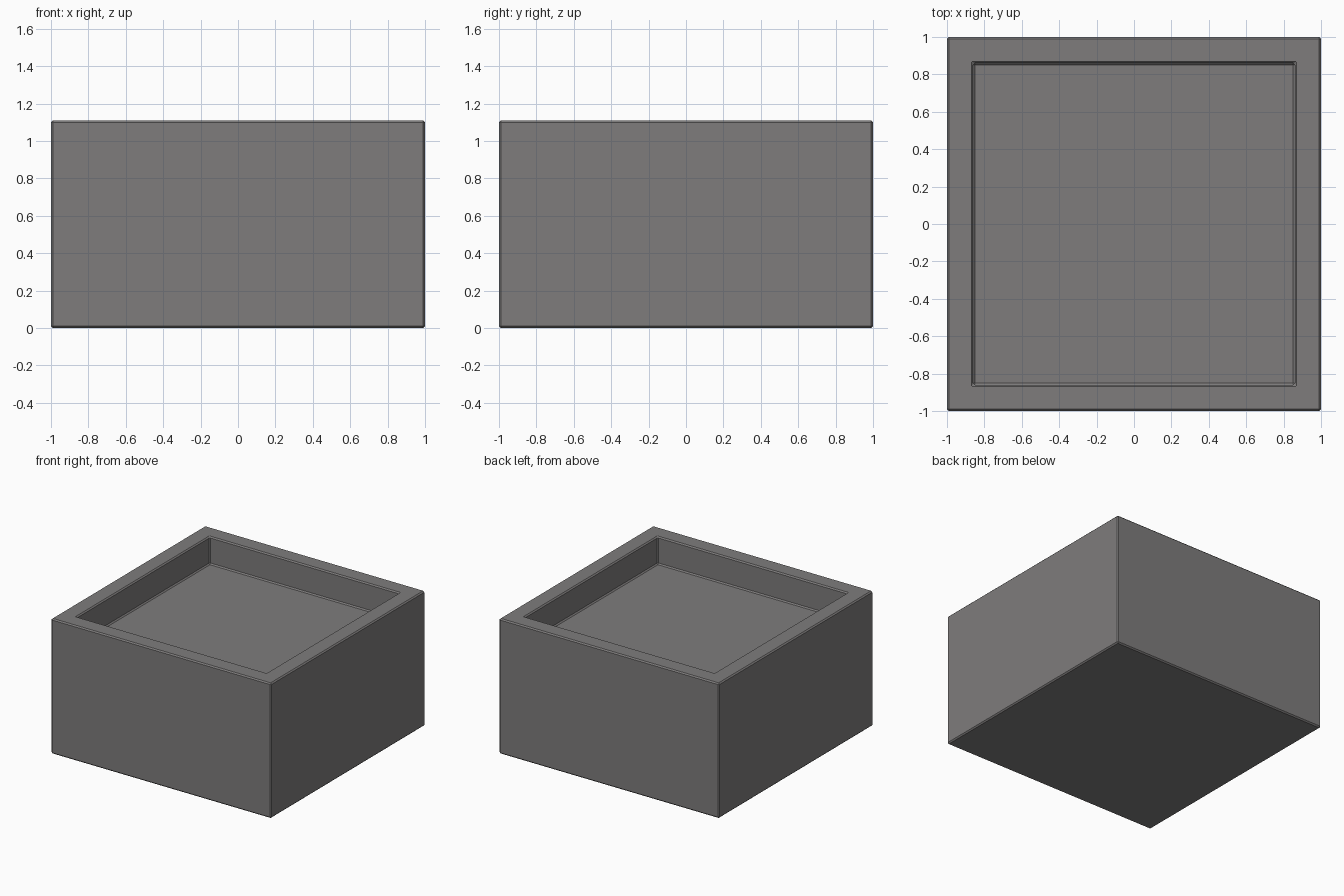
import bpy, bmesh

if "Cube" in bpy.data.objects:
    bpy.data.objects.remove(bpy.data.objects["Cube"])

HALF, HEIGHT = 1.0, 1.11
INNER, DEPTH = 0.86, 0.225
BEVEL = 0.01

stone = bpy.data.materials.new("warm grey")
stone.diffuse_color = (0.21, 0.203, 0.203, 1)
stone.use_nodes = True
stone.node_tree.nodes["Principled BSDF"].inputs["Base Color"].default_value = stone.diffuse_color

# Solid block
bm = bmesh.new()
bmesh.ops.create_cube(bm, size=1)
for v in bm.verts:
    v.co.x *= 2 * HALF
    v.co.y *= 2 * HALF
    v.co.z = (v.co.z + 0.5) * HEIGHT

# Raised rim around a square recess in the top
top = max(bm.faces, key=lambda f: f.calc_center_median().z)
bmesh.ops.inset_region(bm, faces=[top], thickness=HALF - INNER, use_even_offset=True)
floor = bmesh.ops.extrude_discrete_faces(bm, faces=[top])["faces"][0]
bmesh.ops.translate(bm, verts=floor.verts, vec=(0, 0, -DEPTH))
bmesh.ops.recalc_face_normals(bm, faces=bm.faces)

# Small chamfer on every hard edge
hard = [e for e in bm.edges if e.calc_face_angle(0) > 0.5]
bmesh.ops.bevel(bm, geom=hard, offset=BEVEL, segments=1, profile=0.5, affect='EDGES')

mesh = bpy.data.meshes.new("planter_box")
bm.to_mesh(mesh)
bm.free()
mesh.materials.append(stone)
obj = bpy.data.objects.new("planter_box", mesh)
bpy.context.collection.objects.link(obj)
